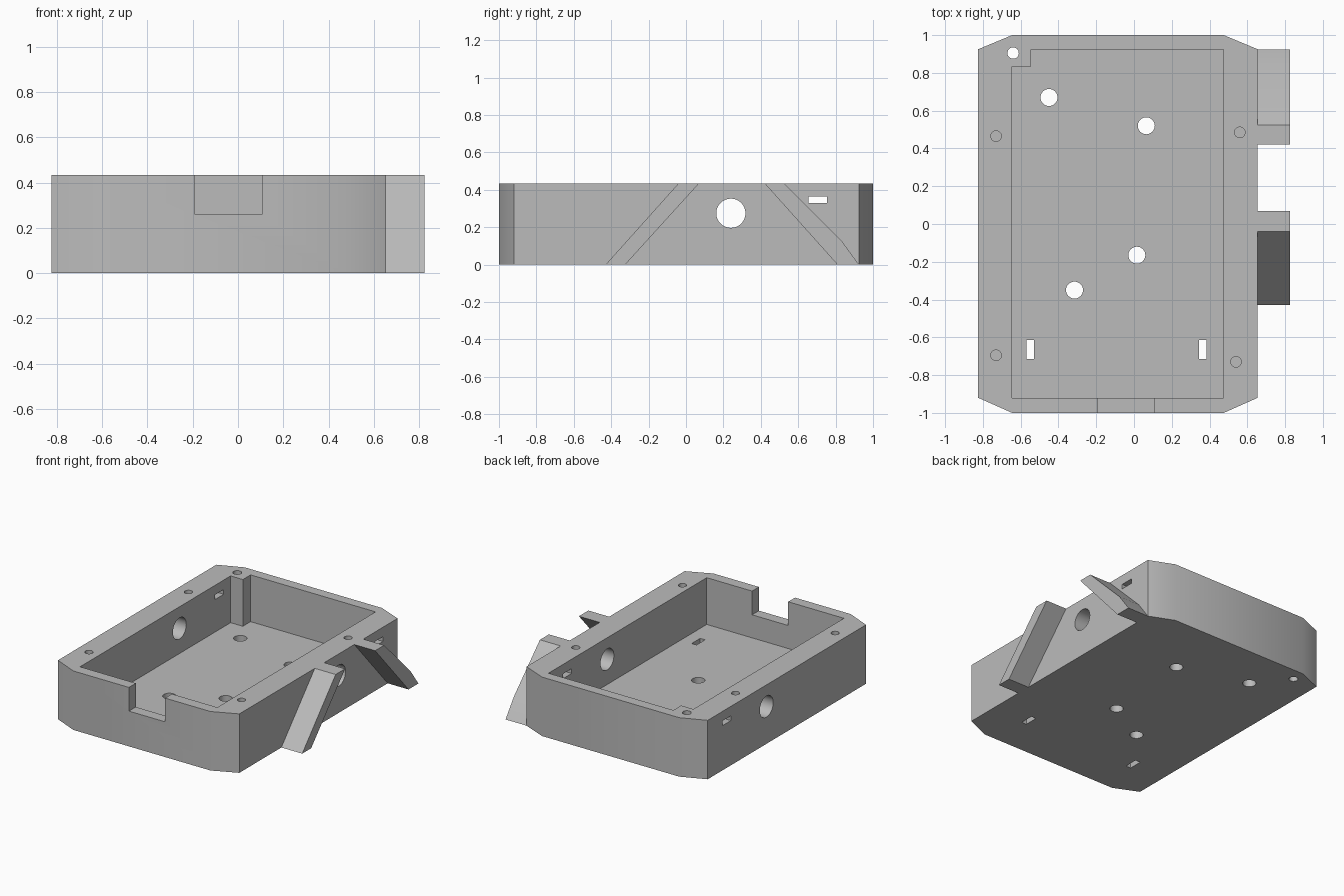
import bpy, bmesh, math
from mathutils import Matrix

cube = bpy.data.objects.get("Cube")
if cube:
    bpy.data.objects.remove(cube, do_unlink=True)

grey = bpy.data.materials.new("plain grey")
grey.use_nodes = True
grey.diffuse_color = (0.5, 0.5, 0.5, 1)
grey.node_tree.nodes["Principled BSDF"].inputs["Base Color"].default_value = (0.5, 0.5, 0.5, 1)

HEIGHT, FLOOR = 0.435, 0.09
LEFT_WALL, RIGHT_WALL = -0.825, 0.655


def prism(name, points, start, end, axis="Z"):
    """Extrude an outline: (x, y) along z, or (y, z) along x."""
    bm = bmesh.new()
    to_3d = (lambda p: (p[0], p[1], start)) if axis == "Z" else (lambda p: (start, p[0], p[1]))
    offset = (0, 0, end - start) if axis == "Z" else (end - start, 0, 0)
    face = bm.faces.new([bm.verts.new(to_3d(p)) for p in points])
    new = bmesh.ops.extrude_face_region(bm, geom=[face])["geom"]
    bmesh.ops.translate(bm, vec=offset, verts=[v for v in new if isinstance(v, bmesh.types.BMVert)])
    bmesh.ops.recalc_face_normals(bm, faces=bm.faces[:])
    mesh = bpy.data.meshes.new(name)
    bm.to_mesh(mesh)
    bm.free()
    mesh.materials.append(grey)
    obj = bpy.data.objects.new(name, mesh)
    bpy.context.collection.objects.link(obj)
    return obj


def rectangle(a0, a1, b0, b1):
    return [(a0, b0), (a1, b0), (a1, b1), (a0, b1)]


def circle(a, b, radius, sides=32):
    return [(a + radius * math.cos(math.tau * i / sides),
             b + radius * math.sin(math.tau * i / sides)) for i in range(sides)]


def cut(body, cutter):
    """Subtract the cutter from the body and discard it."""
    mod = body.modifiers.new("cut", "BOOLEAN")
    mod.operation = "DIFFERENCE"
    mod.solver = "EXACT"
    mod.object = cutter
    bpy.context.view_layer.objects.active = body
    bpy.ops.object.modifier_apply(modifier=mod.name)
    bpy.data.objects.remove(cutter, do_unlink=True)


# Tray body with chamfered corners
tray = prism("tray", [(-0.645, -1), (0.475, -1), (RIGHT_WALL, -0.92), (RIGHT_WALL, 0.925),
                      (0.475, 1), (-0.645, 1), (LEFT_WALL, 0.925), (LEFT_WALL, -0.92)], 0, HEIGHT)

# Interior, leaving a square post in the back corner
cut(tray, prism("cavity", [(-0.645, -0.92), (0.475, -0.92), (0.475, 0.925), (-0.545, 0.925),
                           (-0.545, 0.835), (-0.645, 0.835)], FLOOR, 1))

# Notch in the front wall
cut(tray, prism("front_notch", rectangle(-0.19, 0.105, -1.1, -0.85), 0.26, 1))

# Round holes and slots through the floor
for x, y in [(-0.45, 0.67), (0.065, 0.52), (0.015, -0.165), (-0.315, -0.35)]:
    cut(tray, prism("floor_hole", circle(x, y, 0.045), -0.1, 0.2))
for x in (-0.55, 0.365):
    cut(tray, prism("floor_slot", rectangle(x - 0.02, x + 0.02, -0.715, -0.615), -0.1, 0.2))

# Hole down through the corner post, blind screw holes in the rim
cut(tray, prism("post_hole", circle(-0.64, 0.905, 0.03), -0.1, 1))
for x, y in [(-0.73, 0.465), (0.56, 0.485), (-0.73, -0.695), (0.54, -0.73)]:
    cut(tray, prism("screw_hole", circle(x, y, 0.028), 0.16, 1))

# Cable hole and slot through both side walls
cut(tray, prism("cable_hole", circle(0.24, 0.275, 0.078, 48), -1, 1, "X"))
cut(tray, prism("side_slot", rectangle(0.655, 0.755, 0.33, 0.365), -1, 1, "X"))

# Slanted braces on the right wall
front_brace = prism("front_brace", [(-0.43, 0), (-0.325, 0), (0.07, HEIGHT), (-0.04, HEIGHT)],
                    RIGHT_WALL, 0.825, "X")
back_brace = prism("back_brace", [(0.81, 0), (0.925, 0), (0.83, 0.13), (0.525, HEIGHT), (0.42, HEIGHT)],
                   RIGHT_WALL, 0.825, "X")

# Smooth shading with sharp edges kept
bpy.ops.object.select_all(action="DESELECT")
for obj in (tray, front_brace, back_brace):
    obj.select_set(True)
bpy.context.view_layer.objects.active = tray
bpy.ops.object.shade_smooth_by_angle(angle=math.radians(30))
